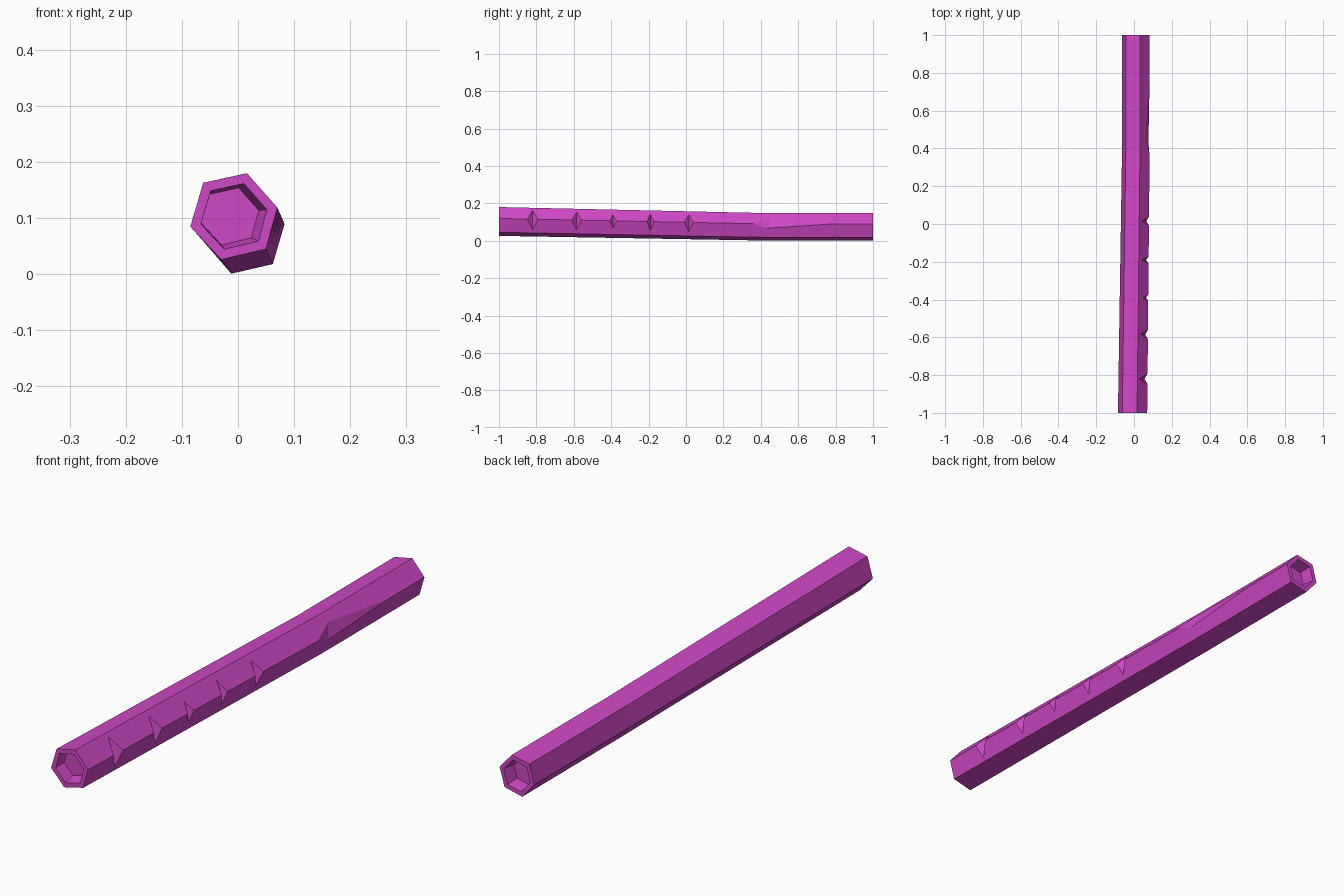
import bpy, bmesh
from mathutils import Vector

if "Cube" in bpy.data.objects:
    bpy.data.objects.remove(bpy.data.objects["Cube"])

magenta = bpy.data.materials.new("magenta")
magenta.use_nodes = True
colour = (0.62, 0.065, 0.56, 1)
magenta.diffuse_color = colour
magenta.node_tree.nodes["Principled BSDF"].inputs["Base Color"].default_value = colour


def make_object(name, bm):
    bmesh.ops.recalc_face_normals(bm, faces=bm.faces)
    mesh = bpy.data.meshes.new(name)
    bm.to_mesh(mesh)
    bm.free()
    mesh.materials.append(magenta)
    obj = bpy.data.objects.new(name, mesh)
    bpy.context.collection.objects.link(obj)
    return obj


def loft(name, rings):
    """Skin a row of closed rings and cap both ends."""
    bm = bmesh.new()
    loops = [[bm.verts.new(p) for p in ring] for ring in rings]
    n = len(loops[0])
    for a, b in zip(loops, loops[1:]):
        for i in range(n):
            j = (i + 1) % n
            bm.faces.new((a[i], a[j], b[j], b[i]))
    bm.faces.new(loops[0])
    bm.faces.new(loops[-1])
    return make_object(name, bm)


# Six-sided outline at each end; the body is straight behind the bend
FRONT = [(0.016, 0.18), (0.07, 0.119), (0.05, 0.045),
         (-0.03, 0.026), (-0.085, 0.085), (-0.062, 0.163)]
BACK = [(0.032, 0.148), (0.083, 0.09), (0.062, 0.018),
        (-0.012, 0.001), (-0.063, 0.06), (-0.043, 0.133)]
BEND = 0.42


def ring(outline, y, scale=1.0, shift=0.0):
    cx = sum(p[0] for p in outline) / 6
    cz = sum(p[1] for p in outline) / 6
    return [Vector((cx + (x - cx) * scale + shift, y, cz + (z - cz) * scale))
            for x, z in outline]


def section(y):
    t = min((y + 1) / (BEND + 1), 1)
    return [a.lerp(b, t) for a, b in zip(ring(FRONT, y), ring(BACK, y))]


# Tube body with a shallow socket sunk into each end
body = loft("flute_body", [
    ring(FRONT, -0.95, 0.66, -0.007), ring(FRONT, -1, 0.76), ring(FRONT, -1),
    ring(BACK, BEND), ring(BACK, 1),
    ring(BACK, 1, 0.76), ring(BACK, 0.95, 0.66)])


def cut_wedge(a, b, p, q):
    """Cut a V groove whose floor runs a-b and whose walls pass p and q."""
    mid, along = (a + b) / 2, b - a
    profile = [Vector(), (p - mid) * 2, (q - mid) * 2]
    cutter = loft("wedge_cutter", [[a - along + v for v in profile],
                                   [b + along + v for v in profile]])
    cutter.hide_render = True
    mod = body.modifiers.new("groove", "BOOLEAN")
    mod.operation, mod.solver, mod.object = "DIFFERENCE", "EXACT", cutter
    bpy.context.view_layer.objects.active = body
    bpy.ops.object.modifier_apply(modifier=mod.name)
    bpy.data.objects.remove(cutter)


# Finger notches across the side edge: position, depth down each face, half width
for y, depth, width in [(-0.82, 0.8, 0.028), (-0.585, 0.72, 0.025),
                        (-0.39, 0.55, 0.018), (-0.19, 0.68, 0.018),
                        (0.015, 0.7, 0.024)]:
    top, edge, low = section(y)[:3]
    side = Vector((0, width, 0))
    cut_wedge(edge.lerp(low, depth), edge.lerp(top, depth), edge - side, edge + side)

# Mouth cut: steep front wall, long slope toward the back
top, edge, low = section(0.43)[:3]
lip = edge.lerp(top, 0.5) + Vector((0, 0.03, 0))
cut_wedge(edge.lerp(low, 0.32), lip, section(0.36)[1], section(0.78)[1])
